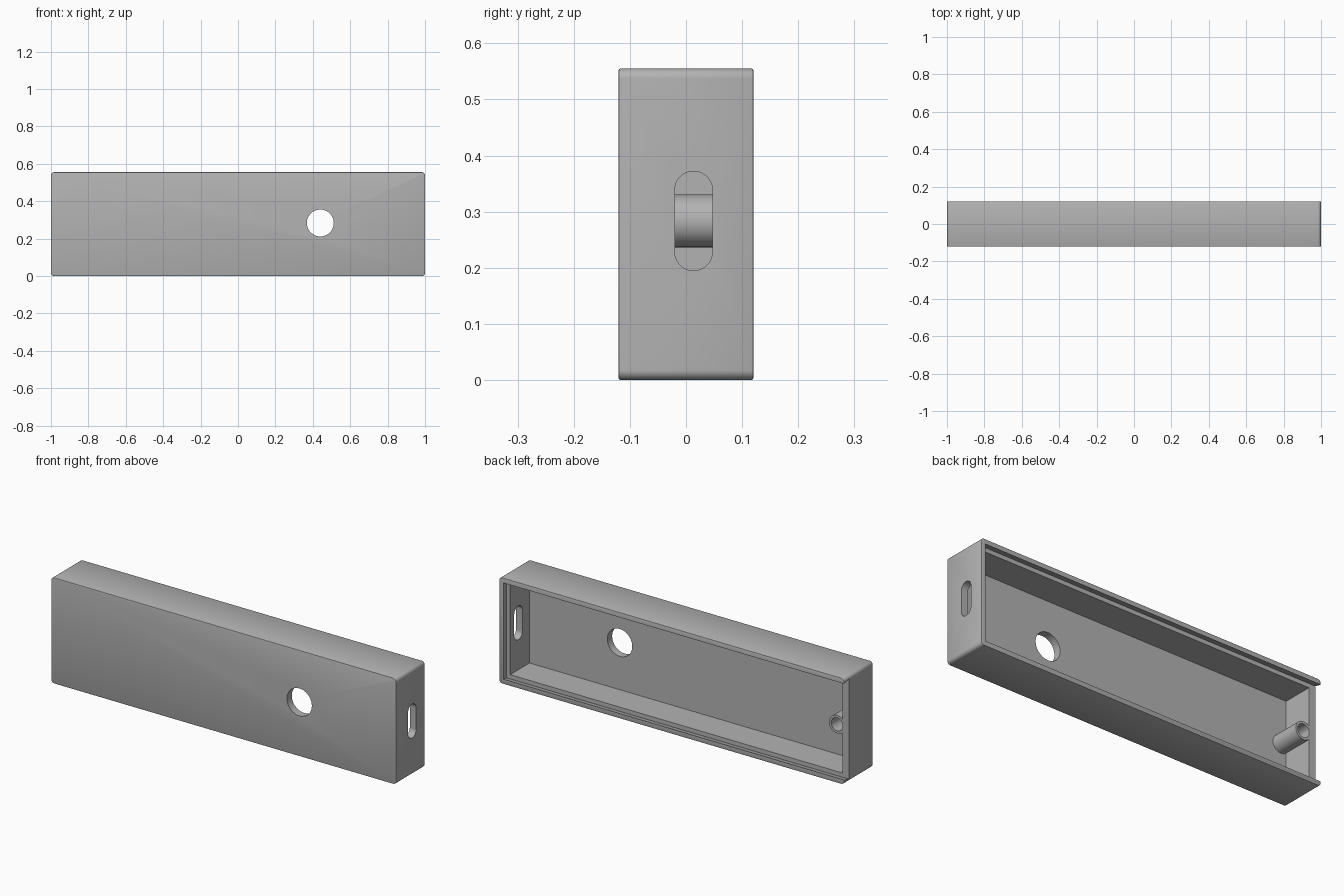
import bpy, bmesh, math
from mathutils import Matrix, Vector

if "Cube" in bpy.data.objects:
    bpy.data.objects.remove(bpy.data.objects["Cube"], do_unlink=True)

LENGTH, DEPTH, HEIGHT = 2.0, 0.24, 0.555
WALL = 0.037
LEDGE_Y = 0.08       # plane the sliding lid rests on
FLOOR_Y = -0.08      # inner face of the front wall
MID_Z = 0.2835

grey = bpy.data.materials.new("grey plastic")
grey.use_nodes = True
colour = (0.45, 0.45, 0.45, 1)
grey.diffuse_color = colour
grey.node_tree.nodes["Principled BSDF"].inputs["Base Color"].default_value = colour


def make_object(name, bm):
    bmesh.ops.recalc_face_normals(bm, faces=bm.faces)
    mesh = bpy.data.meshes.new(name)
    bm.to_mesh(mesh)
    bm.free()
    mesh.materials.append(grey)
    obj = bpy.data.objects.new(name, mesh)
    bpy.context.collection.objects.link(obj)
    return obj


def box(name, low, high, axis=None, radius=0, segments=8, edge=0):
    """Box between two corners; edges along one axis can be rounded."""
    bm = bmesh.new()
    bmesh.ops.create_cube(bm, size=1)
    low, high = Vector(low), Vector(high)
    for v in bm.verts:
        v.co = (low + high) / 2 + v.co * (high - low)
    if axis is not None:
        along = [e for e in bm.edges
                 if abs((e.verts[0].co - e.verts[1].co).normalized()[axis]) > 0.9]
        bmesh.ops.bevel(bm, geom=along, offset=radius, segments=segments,
                        profile=0.5, affect='EDGES')
    if edge:
        rim = [e for e in bm.edges if e.calc_face_angle(0) > 1]
        bmesh.ops.bevel(bm, geom=rim, offset=edge, segments=2,
                        profile=0.5, affect='EDGES')
    return make_object(name, bm)


def cylinder(name, x, z, radius, y0, y1, sides=64):
    bm = bmesh.new()
    place = Matrix.Translation((x, (y0 + y1) / 2, z)) @ Matrix.Rotation(math.pi / 2, 4, 'X')
    bmesh.ops.create_cone(bm, cap_ends=True, segments=sides, radius1=radius,
                          radius2=radius, depth=y1 - y0, matrix=place)
    return make_object(name, bm)


def lid_channel():
    """Dovetail channel, wider at the ledge, open at the -x end."""
    bm = bmesh.new()
    rings = []
    for y, inset in ((LEDGE_Y, 0.015), (DEPTH / 2 + 0.01, 0.028)):
        corners = ((-1.1, inset), (1 - inset, inset),
                   (1 - inset, HEIGHT - inset), (-1.1, HEIGHT - inset))
        rings.append([bm.verts.new((x, y, z)) for x, z in corners])
    for ring in rings:
        bm.faces.new(ring)
    for i in range(4):
        j = (i + 1) % 4
        bm.faces.new((rings[0][i], rings[0][j], rings[1][j], rings[1][i]))
    return make_object("channel_cutter", bm)


def cut(target, cutter):
    cutter.hide_render = True
    mod = target.modifiers.new("cut", 'BOOLEAN')
    mod.operation, mod.solver, mod.object = 'DIFFERENCE', 'EXACT', cutter
    bpy.context.view_layer.objects.active = target
    bpy.ops.object.modifier_apply(modifier=mod.name)
    bpy.data.objects.remove(cutter, do_unlink=True)


def smooth(obj):
    bpy.ops.object.select_all(action='DESELECT')
    obj.select_set(True)
    bpy.context.view_layer.objects.active = obj
    bpy.ops.object.shade_smooth_by_angle(angle=math.radians(30))


# Case: rounded shell with cavity, lid channel, round hole and end slot
case = box("case", (-LENGTH / 2, -DEPTH / 2, 0), (LENGTH / 2, DEPTH / 2, HEIGHT),
           axis=1, radius=0.018, edge=0.003)
cut(case, box("cavity_cutter", (WALL - 1, FLOOR_Y, WALL),
              (1 - WALL, DEPTH, HEIGHT - WALL)))
cut(case, lid_channel())
cut(case, cylinder("hole_cutter", 0.44, MID_Z, 0.072, -0.2, 0))
cut(case, box("slot_cutter", (0.9, -0.02, 0.195), (1.1, 0.047, 0.372),
              axis=0, radius=0.0334, segments=12))
smooth(case)

# Hollow post beside the open end
post = cylinder("hollow_post", -0.932, MID_Z, 0.047, FLOOR_Y - 0.01, LEDGE_Y)
cut(post, cylinder("bore_cutter", -0.932, MID_Z, 0.034, -0.2, 0.2))
smooth(post)
